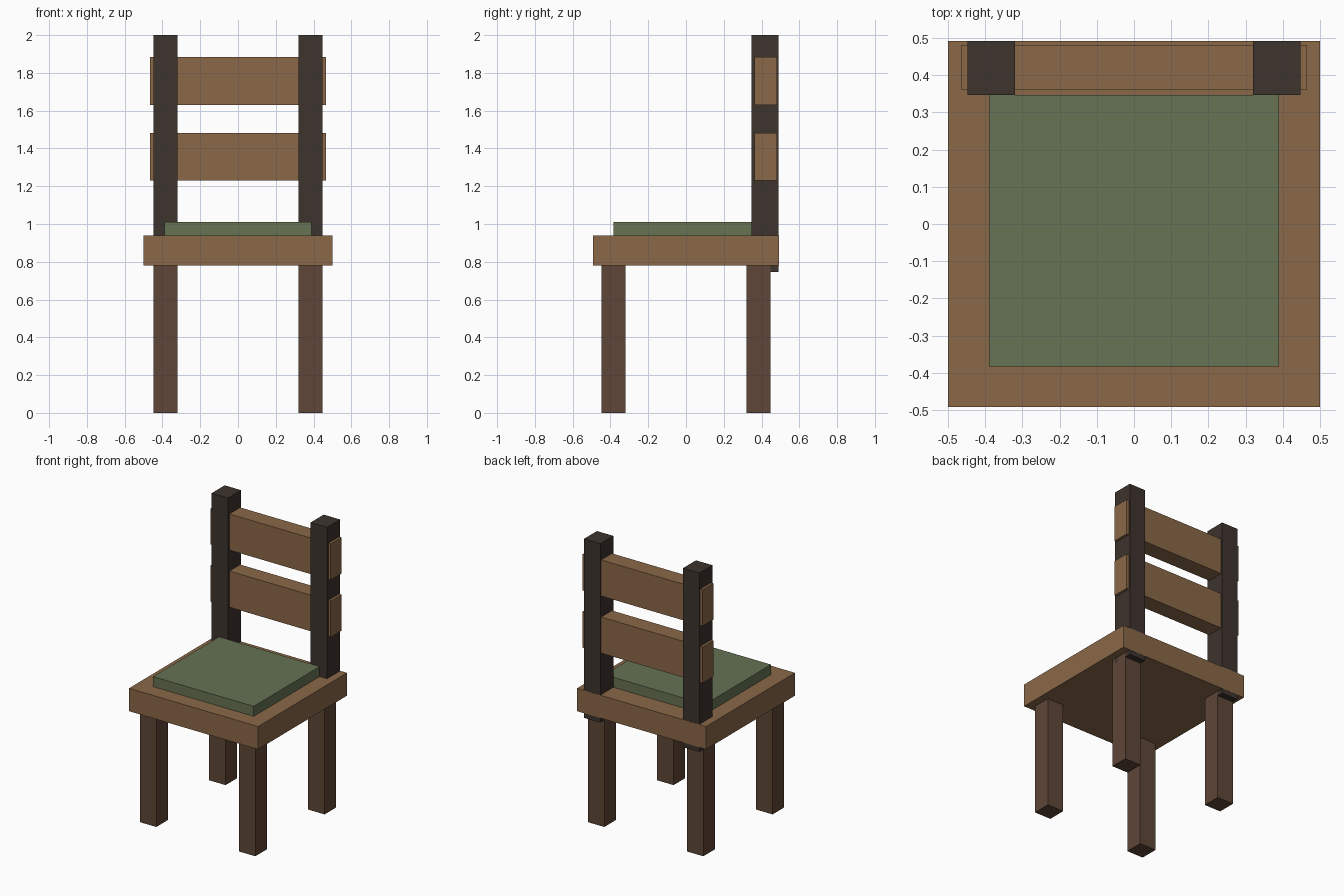
import bpy

if "Cube" in bpy.data.objects:
    bpy.data.objects.remove(bpy.data.objects["Cube"])


def material(name, hex_rgb):
    # sRGB hex to linear diffuse colour
    srgb = [int(hex_rgb[i:i + 2], 16) / 255 for i in (0, 2, 4)]
    m = bpy.data.materials.new(name)
    m.diffuse_color = [((c + 0.055) / 1.055) ** 2.4 for c in srgb] + [1]
    m.use_nodes = True
    m.node_tree.nodes["Principled BSDF"].inputs["Base Color"].default_value = m.diffuse_color
    return m


def box(name, x, y, z, mat):
    # Box from (min, max) ranges on each axis
    bpy.ops.mesh.primitive_cube_add(
        size=1, location=[(a + b) / 2 for a, b in (x, y, z)])
    ob = bpy.context.object
    ob.name = ob.data.name = name
    ob.scale = [b - a for a, b in (x, y, z)]
    bpy.ops.object.transform_apply(location=False, rotation=False, scale=True)
    ob.data.materials.append(mat)
    return ob


light_wood = material("light_wood", "8A6848")
leg_wood = material("leg_wood", "5E4637")
dark_wood = material("dark_wood", "3D332D")
green_cloth = material("green_cloth", "667354")

# Seat board and cushion
box("seat", (-0.5, 0.5), (-0.492, 0.492), (0.78, 0.94), light_wood)
box("cushion", (-0.39, 0.39), (-0.383, 0.347), (0.94, 1.01), green_cloth)

# Legs and back posts, left and right
for side, x in (("left", (-0.447, -0.32)), ("right", (0.32, 0.447))):
    box(f"front_leg_{side}", x, (-0.447, -0.32), (0, 0.79), leg_wood)
    box(f"back_leg_{side}", x, (0.32, 0.447), (0, 0.79), leg_wood)
    box(f"back_post_{side}", x, (0.347, 0.491), (0.747, 2.0), dark_wood)

# Back slats, passing through the posts
for name, z in (("lower", 1.23), ("upper", 1.63)):
    box(f"{name}_back_slat", (-0.465, 0.465), (0.362, 0.481), (z, z + 0.253), light_wood)
